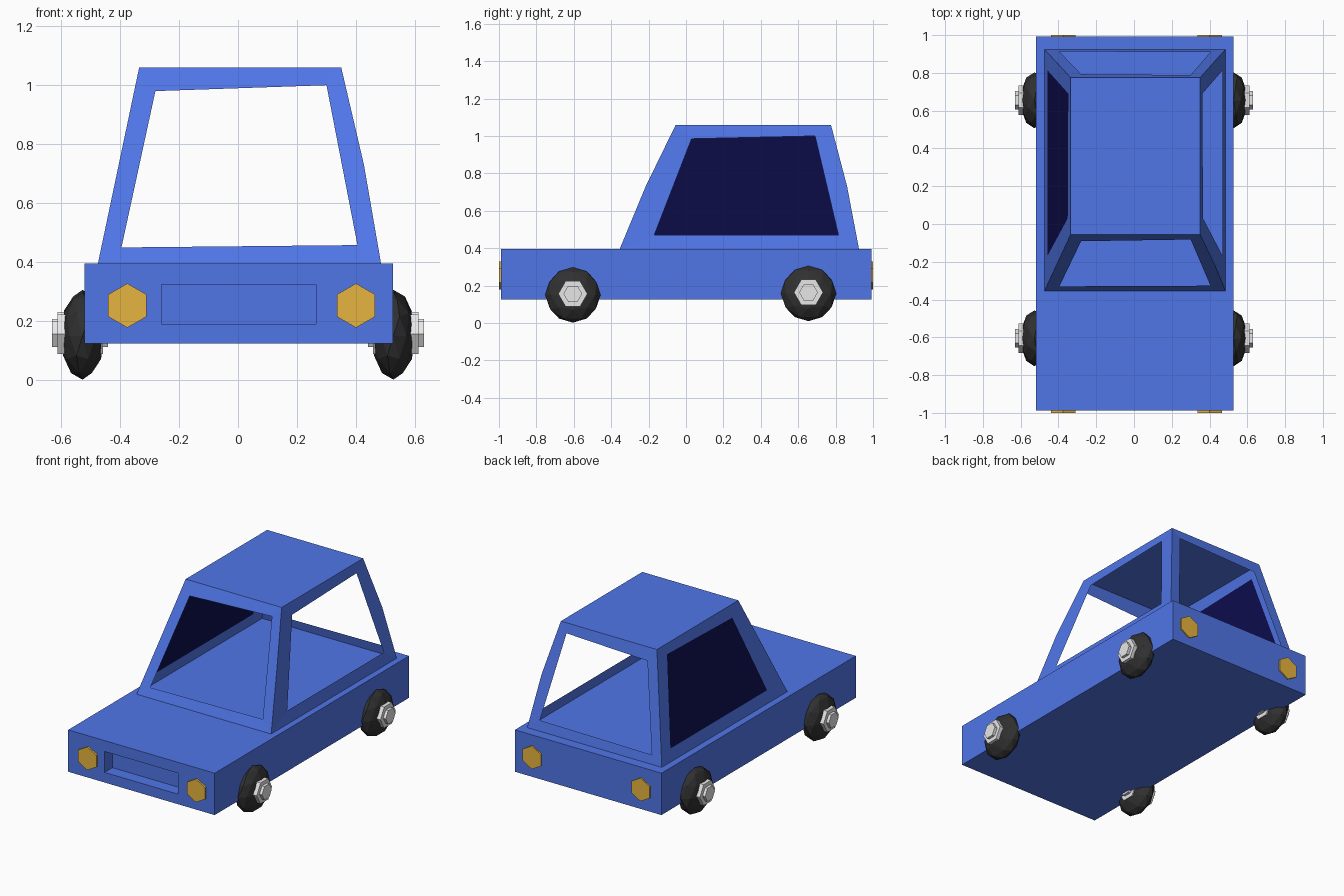
import bpy, bmesh, math
from mathutils import Vector

old = bpy.data.objects.get("Cube")
if old:
    bpy.data.objects.remove(old, do_unlink=True)


def material(name, r, g, b):
    m = bpy.data.materials.new(name)
    m.use_nodes = True
    m.diffuse_color = (r, g, b, 1)
    m.node_tree.nodes["Principled BSDF"].inputs["Base Color"].default_value = (r, g, b, 1)
    return m


BLUE = material("blue paint", 0.08, 0.18, 0.8)
GLASS = material("dark glass", 0.004, 0.004, 0.08)
AMBER = material("amber lamp", 0.8, 0.46, 0.05)
RUBBER = material("black rubber", 0.03, 0.03, 0.03)
METAL = material("light metal", 0.8, 0.8, 0.8)


def finish(bm, name, mat):
    mesh = bpy.data.meshes.new(name)
    bm.to_mesh(mesh)
    bm.free()
    mesh.materials.append(mat)
    obj = bpy.data.objects.new(name, mesh)
    bpy.context.collection.objects.link(obj)
    return obj


def hexagon(bm, radius, depth):
    bmesh.ops.create_cone(bm, cap_ends=True, segments=6, radius1=radius, radius2=radius, depth=depth)


# Lower body with a recessed grille
bm = bmesh.new()
bmesh.ops.create_cube(bm, size=1)
for v in bm.verts:
    v.co = (0.003 + v.co.x * 1.045, 0.002 + v.co.y * 1.98, 0.26 + v.co.z * 0.27)
front = min(bm.faces, key=lambda f: f.calc_center_median().y)
bmesh.ops.inset_region(bm, faces=[front], thickness=0.05)
for v in front.verts:
    v.co.x = 0.265 if v.co.x > 0 else -0.26
    v.co.z = 0.325 if v.co.z > 0.26 else 0.19
recess = bmesh.ops.extrude_discrete_faces(bm, faces=[front])["faces"][0]
for v in recess.verts:
    v.co.y += 0.08
finish(bm, "lower_body", BLUE)

# Cabin: sheet frame with four window openings
Z0, Z1 = 0.395, 1.06


def blend(a, b, z):
    return a + (b - a) * (z - Z0) / (Z1 - Z0)


def wall_x(side, z):
    return blend(0.485, 0.35, z) if side > 0 else blend(-0.475, -0.335, z)


def wall_y(end, z):
    return blend(0.925, 0.775, z) if end > 0 else blend(-0.355, -0.055, z)


def pillar(side, end):
    """Outer edge of one pillar, bottom to top; the left ones bow outwards."""
    pts = [Vector((wall_x(side, z), wall_y(end, z), z)) for z in (Z0, 0.73, Z1)]
    if side < 0:
        return [pts[0], pts[2]]
    pts[1] += Vector((0.01, 0.012 * end, 0))
    return pts


bm = bmesh.new()


def panel(edge_a, edge_b, hole):
    """Frame between two pillar edges; hole runs bottom a, bottom b, top b, top a."""
    ha, hb, tb, ta = hole
    for loop in ([edge_a[0], edge_b[0], hb, ha],
                 [edge_b[-1], edge_a[-1], ta, tb],
                 edge_a[::-1] + [ha, ta],
                 edge_b + [tb, hb]):
        bm.faces.new([bm.verts.new(p) for p in loop])


end_hole = [(-0.395, 0.45), (0.405, 0.458), (0.30, 1.0), (-0.28, 0.98)]
side_hole = [(-0.17, 0.47), (0.815, 0.47), (0.69, 1.0), (0.03, 0.985)]
for end in (-1, 1):
    panel(pillar(-1, end), pillar(1, end),
          [Vector((x, wall_y(end, z), z)) for x, z in end_hole])
for side in (-1, 1):
    panel(pillar(side, -1), pillar(side, 1),
          [Vector((wall_x(side, z), y, z)) for y, z in side_hole])
bm.faces.new([bm.verts.new(pillar(s, e)[-1]) for s, e in ((-1, -1), (1, -1), (1, 1), (-1, 1))])
bmesh.ops.remove_doubles(bm, verts=bm.verts, dist=0.0005)
bmesh.ops.recalc_face_normals(bm, faces=bm.faces)
roof = max(bm.faces, key=lambda f: f.calc_center_median().z)
if roof.normal.z < 0:
    bmesh.ops.reverse_faces(bm, faces=bm.faces)
finish(bm, "cabin", BLUE)

# Glass pane in the right-hand opening
bm = bmesh.new()
bm.faces.new([bm.verts.new((wall_x(-1, z), y, z)) for y, z in reversed(side_hole)])
finish(bm, "right_window", GLASS)

# Head and tail lamps
for end, label in ((-1, "head"), (1, "tail")):
    for x, side in ((0.4, "left"), (-0.375, "right")):
        bm = bmesh.new()
        hexagon(bm, 0.075, 0.04)
        lamp = finish(bm, f"{side}_{label}_lamp", AMBER)
        lamp.rotation_euler.x = math.pi / 2
        lamp.location = (x, end * 0.98, 0.253)

# Wheels: squashed faceted tyres with stepped hexagonal hubs
for y, z, label in ((-0.605, 0.15, "front"), (0.655, 0.158, "rear")):
    for s, side in ((1, "left"), (-1, "right")):
        bm = bmesh.new()
        bmesh.ops.create_icosphere(bm, subdivisions=2, radius=0.148)
        tyre = finish(bm, f"{label}_{side}_tyre", RUBBER)
        tyre.scale.x = 0.5
        tyre.location = (s * 0.527, y, z)
        bm = bmesh.new()
        hexagon(bm, 0.078, 0.154)
        hexagon(bm, 0.05, 0.19)
        hub = finish(bm, f"{label}_{side}_hub", METAL)
        hub.rotation_euler.y = math.pi / 2
        hub.location = (s * 0.535, y, z + 0.006)
